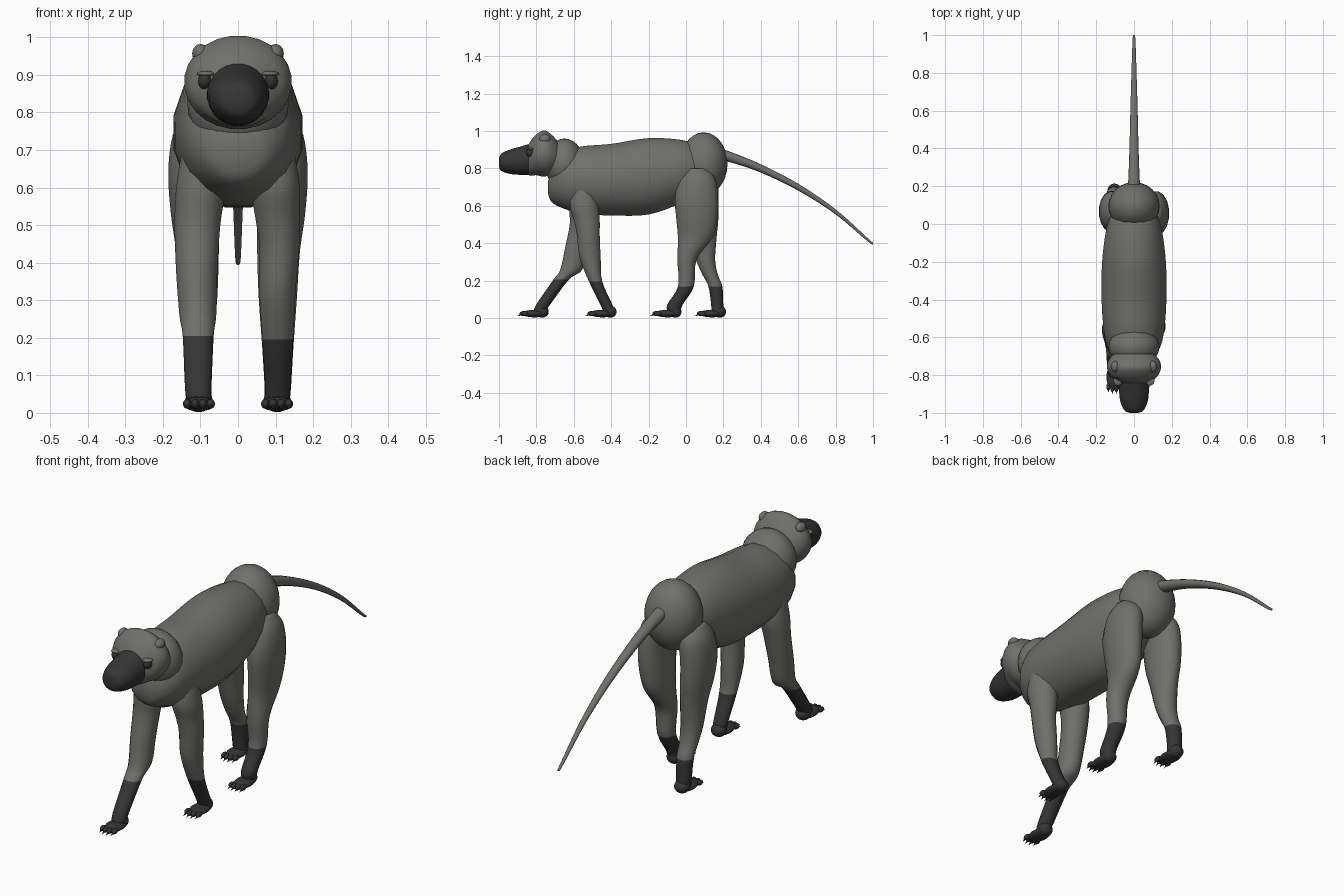
import bpy, bmesh, math
from mathutils import Vector, Matrix

cube = bpy.data.objects.get("Cube")
if cube:
    bpy.data.objects.remove(cube)


def material(name, color):
    mat = bpy.data.materials.new(name)
    mat.use_nodes = True
    mat.diffuse_color = color
    bsdf = mat.node_tree.nodes["Principled BSDF"]
    bsdf.inputs["Base Color"].default_value = color
    bsdf.inputs["Roughness"].default_value = 0.8
    return mat


FUR = material("grey fur", (0.16, 0.16, 0.15, 1))
SKIN = material("charcoal skin", (0.036, 0.036, 0.036, 1))


def finish(name, bm, *mats):
    bmesh.ops.recalc_face_normals(bm, faces=bm.faces)
    for face in bm.faces:
        face.smooth = True
    mesh = bpy.data.meshes.new(name)
    bm.to_mesh(mesh)
    bm.free()
    for mat in mats:
        mesh.materials.append(mat)
    obj = bpy.data.objects.new(name, mesh)
    bpy.context.collection.objects.link(obj)
    return obj


def smooth_stations(rows, steps):
    """Catmull-Rom interpolation through rows of equal length."""
    result = []
    for i in range(len(rows) - 1):
        picks = [rows[max(i - 1, 0)], rows[i], rows[i + 1], rows[min(i + 2, len(rows) - 1)]]
        for s in range(steps):
            t = s / steps
            result.append([b + t * ((c - a) + t * ((2*a - 5*b + 4*c - d) + t * (3*b - a - 3*c + d))) / 2
                           for a, b, c, d in zip(*picks)])
            result[-1] = [sum(w * v for w, v in zip(
                ((-t + 2*t*t - t**3) / 2, (2 - 5*t*t + 3*t**3) / 2,
                 (t + 4*t*t - 3*t**3) / 2, (t**3 - t*t) / 2), q)) for q in zip(*picks)]
    return result + [list(rows[-1])]


def loft(name, rows, mats, sides=16, steps=4, upright=False, dark_below=None):
    """Rows are (x, y, z, half width, half depth); rings face y, or z when upright."""
    bm = bmesh.new()
    rings = []
    for x, y, z, a, b in smooth_stations(rows, steps):
        ring = []
        for k in range(sides):
            ang = math.tau * (k + 0.5) / sides
            u, v = a * math.cos(ang), b * math.sin(ang)
            ring.append(bm.verts.new((x + u, y + v, z) if upright else (x + u, y, z + v)))
        rings.append(ring)
    for low, high in zip(rings, rings[1:]):
        for k in range(sides):
            n = (k + 1) % sides
            bm.faces.new((low[k], low[n], high[n], high[k]))
    bm.faces.new(rings[0])
    bm.faces.new(rings[-1])
    if dark_below:
        for face in bm.faces:
            face.material_index = int(face.calc_center_median().z < dark_below)
    return finish(name, bm, *mats)


def ball(name, center, size, mat, tilt=0):
    bm = bmesh.new()
    bmesh.ops.create_uvsphere(bm, u_segments=24, v_segments=14, radius=1)
    bm.transform(Matrix.Translation(center) @ Matrix.Rotation(tilt, 4, 'X')
                 @ Matrix.Diagonal((*size, 1)))
    return finish(name, bm, mat)


def central(rows):
    return [(0, *row) for row in rows]


# Torso, rump and neck
loft("torso", central([
    (-.738, .70, .03, .03), (-.72, .705, .085, .085), (-.66, .735, .138, .15),
    (-.56, .738, .163, .183), (-.4, .74, .175, .195), (-.2, .758, .172, .208),
    (-.02, .785, .148, .17), (.08, .80, .11, .12)]), [FUR])
ball("rump", (0, .095, .825), (.136, .127, .168), FUR)
ball("neck", (0, -.65, .825), (.135, .105, .135), FUR)

# Head with muzzle, ears and eyes
loft("head", central([
    (-.845, .845, .08, .08), (-.825, .858, .105, .098), (-.80, .873, .13, .11),
    (-.76, .88, .144, .125), (-.72, .875, .135, .108), (-.68, .86, .10, .08)]),
    [FUR], sides=24)
loft("muzzle", central([
    (-1, .832, .02, .02), (-.988, .833, .05, .046), (-.94, .836, .073, .066),
    (-.88, .842, .08, .077), (-.835, .848, .082, .083), (-.80, .85, .07, .07)]),
    [SKIN], sides=24)
for side, label in ((1, "left"), (-1, "right")):
    ball(label + "_ear", (side * .1, -.755, .957), (.022, .03, .025), FUR)
    ball(label + "_eye", (side * .088, -.83, .884), (.018, .024, .023), SKIN)
    ball(label + "_brow", (side * .085, -.828, .903), (.024, .027, .008), FUR)

# Tail
loft("tail", central([
    (.16, .88, .036, .034), (.24, .86, .031, .029), (.4, .80, .025, .023),
    (.6, .70, .02, .019), (.8, .568, .014, .014), (.97, .42, .008, .009),
    (1, .398, .004, .004)]), [FUR], sides=12)


# Legs: rows are (x, y, z, half width, half depth) on the left side
def leg(name, side, rows, cuff, foot_y):
    rows = [(side * row[0], *row[1:]) for row in rows]
    loft(name, rows, [FUR, SKIN], upright=True, dark_below=cuff)
    x = side * .104
    ball(name + "_foot", (x, foot_y, .024), (.042, .068, .02), SKIN)
    ball(name + "_heel", (x, foot_y + .042, .034), (.036, .034, .032), SKIN)
    for i in range(4):
        tx = x + (i - 1.5) * .021
        reach = foot_y - .052 - (.008 if i in (1, 2) else 0)
        ball(name + "_toe", (tx, reach, .024), (.011, .02, .013), SKIN)
        bm = bmesh.new()
        bmesh.ops.create_cone(bm, segments=6, radius1=.006, radius2=0, depth=.026, cap_ends=True)
        bm.transform(Matrix.Translation((tx, reach - .02, .016)) @ Matrix.Rotation(1.9, 4, 'X'))
        finish(name + "_claw", bm, SKIN)


leg("left_front_leg", 1, [
    (.10, -.55, .70, .05, .06), (.10, -.545, .60, .066, .078), (.105, -.53, .52, .06, .07),
    (.11, -.522, .44, .054, .062), (.105, -.512, .32, .049, .057),
    (.106, -.483, .195, .042, .036), (.106, -.425, .07, .034, .033),
    (.104, -.41, .03, .032, .03)], .195, -.447)
leg("right_front_leg", -1, [
    (.10, -.55, .70, .05, .06), (.10, -.55, .60, .066, .075), (.108, -.56, .50, .062, .063),
    (.11, -.585, .38, .056, .062), (.107, -.613, .26, .05, .06),
    (.106, -.668, .205, .042, .042), (.106, -.765, .07, .036, .038),
    (.104, -.785, .03, .032, .03)], .205, -.81)
leg("left_hind_leg", 1, [
    (.09, .06, .80, .05, .06), (.105, .06, .74, .07, .10), (.117, .056, .64, .07, .118),
    (.115, .058, .53, .065, .112), (.108, .05, .43, .058, .095), (.106, .005, .31, .052, .052),
    (.106, 0, .17, .042, .043), (.106, -.06, .07, .036, .042),
    (.104, -.06, .03, .034, .034)], .17, -.10)
leg("right_hind_leg", -1, [
    (.09, .07, .80, .05, .06), (.105, .07, .74, .07, .10), (.117, .066, .64, .07, .11),
    (.115, .075, .53, .065, .10), (.108, .09, .43, .058, .075), (.106, .105, .31, .052, .052),
    (.106, .13, .23, .044, .042), (.106, .157, .17, .04, .038),
    (.106, .167, .07, .036, .033), (.104, .168, .03, .034, .033)], .17, .138)
